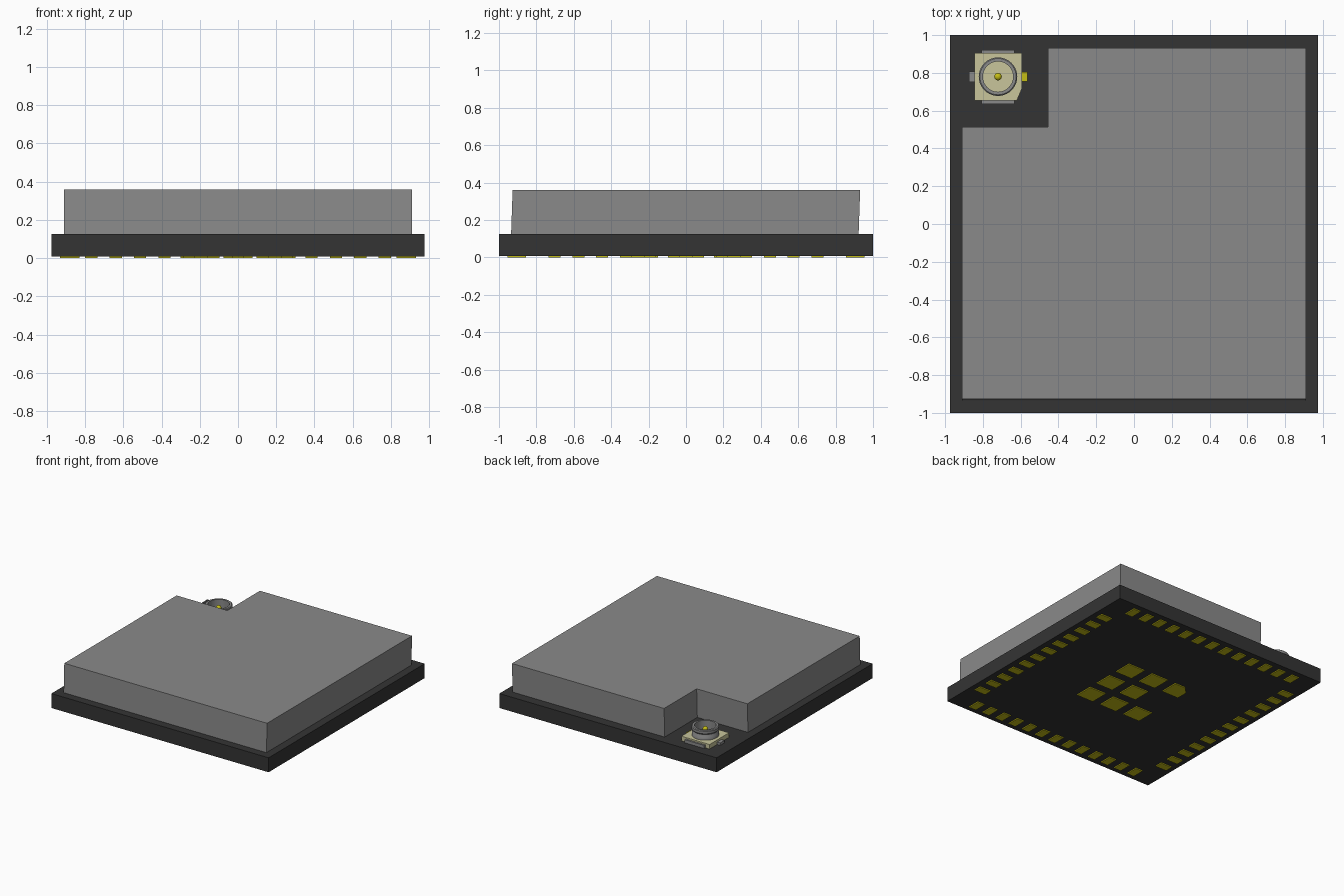
import bpy, bmesh, math
from mathutils import Vector

cube = bpy.data.objects.get("Cube")
if cube:
    bpy.data.objects.remove(cube, do_unlink=True)


def material(name, rgb, rough=0.6):
    m = bpy.data.materials.new(name)
    m.use_nodes = True
    m.diffuse_color = (*rgb, 1)
    bsdf = m.node_tree.nodes["Principled BSDF"]
    bsdf.inputs["Base Color"].default_value = (*rgb, 1)
    bsdf.inputs["Roughness"].default_value = rough
    return m


BLACK = material("board black", (0.034, 0.034, 0.034))
GREY = material("shield grey", (0.255, 0.255, 0.255))
CREAM = material("housing cream", (0.58, 0.56, 0.33))
GOLD = material("contact gold", (0.56, 0.51, 0.008))


def finish(name, bm, mat):
    bmesh.ops.recalc_face_normals(bm, faces=bm.faces)
    me = bpy.data.meshes.new(name)
    bm.to_mesh(me)
    bm.free()
    me.materials.append(mat)
    ob = bpy.data.objects.new(name, me)
    bpy.context.collection.objects.link(ob)
    return ob


def add_prism(bm, outline, z0, z1, top_shift=0.0):
    """Extrude an outline upward, optionally leaning its top along y."""
    face = bm.faces.new([bm.verts.new((x, y, z0)) for x, y in outline])
    geo = bmesh.ops.extrude_face_region(bm, geom=[face])["geom"]
    for v in geo:
        if isinstance(v, bmesh.types.BMVert):
            v.co += Vector((0, top_shift, z1 - z0))


def rect(cx, cy, w, h):
    return [(cx - w / 2, cy - h / 2), (cx + w / 2, cy - h / 2),
            (cx + w / 2, cy + h / 2), (cx - w / 2, cy + h / 2)]


def prism(name, outline, z0, z1, mat, top_shift=0.0):
    bm = bmesh.new()
    add_prism(bm, outline, z0, z1, top_shift)
    return finish(name, bm, mat)


def lathe(name, profile, centre, mat, closed, steps=40):
    """Spin a radius/height profile round the connector axis."""
    bm = bmesh.new()
    vs = [bm.verts.new((r, 0, z)) for r, z in profile]
    pairs = list(zip(vs, vs[1:])) + ([(vs[-1], vs[0])] if closed else [])
    edges = [bm.edges.new(p) for p in pairs]
    bmesh.ops.spin(bm, geom=vs + edges, cent=(0, 0, 0), axis=(0, 0, 1),
                   angle=math.tau, steps=steps, use_duplicate=False)
    bmesh.ops.remove_doubles(bm, verts=bm.verts, dist=1e-5)
    bmesh.ops.translate(bm, verts=bm.verts, vec=(*centre, 0))
    ob = finish(name, bm, mat)
    bpy.ops.object.select_all(action='DESELECT')
    ob.select_set(True)
    bpy.context.view_layer.objects.active = ob
    bpy.ops.object.shade_smooth_by_angle(angle=math.radians(35))
    return ob


# Circuit board
BOTTOM, TOP = 0.008, 0.125
prism("circuit_board", rect(0, 0, 1.95, 2.0), BOTTOM, TOP, BLACK)

# Notched shield can, leaning very slightly
shield = [(-0.91, -0.935), (0.91, -0.935), (0.91, 0.923),
          (-0.455, 0.923), (-0.455, 0.505), (-0.91, 0.505)]
prism("shield_can", shield, TOP, 0.36, GREY, top_shift=0.008)

# Edge contact pads: 13 along front and back, 12 along each side
PITCH = 0.128
bm = bmesh.new()
for side in (-1, 1):
    for i in range(13):
        add_prism(bm, rect((i - 6) * PITCH, side * 0.905, 0.064, 0.1), 0, BOTTOM)
    for i in range(12):
        add_prism(bm, rect(side * 0.88, (i - 5.5) * PITCH, 0.1, 0.064), 0, BOTTOM)
finish("edge_pads", bm, GOLD)

# Ground pads in the middle, one with a clipped corner
bm = bmesh.new()
STEP, SIZE, CLIP = 0.225, 0.15, 0.055
for i in (-1, 0, 1):
    for j in (-1, 0, 1):
        if (i, j) == (-1, 0):
            continue
        pad = rect(i * STEP, j * STEP, SIZE, SIZE)
        if (i, j) == (-1, 1):
            x, y = pad[3]
            pad[3:] = [(x + CLIP, y), (x, y - CLIP)]
        add_prism(bm, pad, 0, BOTTOM)
finish("ground_pads", bm, GOLD)

# Antenna connector housing with one clipped corner
CX, CY = -0.72, 0.78
housing = [(-0.845, 0.655), (-0.62, 0.655), (-0.592, 0.72),
           (-0.592, 0.905), (-0.845, 0.905)]
prism("connector_housing", housing, TOP, 0.162, CREAM)

# Solder tabs round the housing
prism("back_tab", rect(CX, 0.905, 0.175, 0.03), TOP, 0.15, GREY)
prism("front_tab", rect(CX, 0.65, 0.175, 0.03), TOP, 0.15, GREY)
prism("right_tab", rect(-0.853, CY, 0.04, 0.055), TOP, 0.145, GREY)
prism("signal_tab", rect(-0.584, CY, 0.04, 0.05), TOP, 0.145, GOLD)

# Metal socket ring with a snap groove
lathe("connector_ring", [(0.08, 0.155), (0.1, 0.155), (0.1, 0.185), (0.093, 0.195),
                         (0.093, 0.205), (0.102, 0.215), (0.102, 0.235),
                         (0.096, 0.24), (0.08, 0.24)], (CX, CY), GREY, True)

# Centre contact pin with a rounded tip
lathe("centre_pin", [(0.02, 0.155), (0.02, 0.212), (0.017, 0.22),
                     (0.01, 0.226), (0, 0.228)], (CX, CY), GOLD, False, 20)
